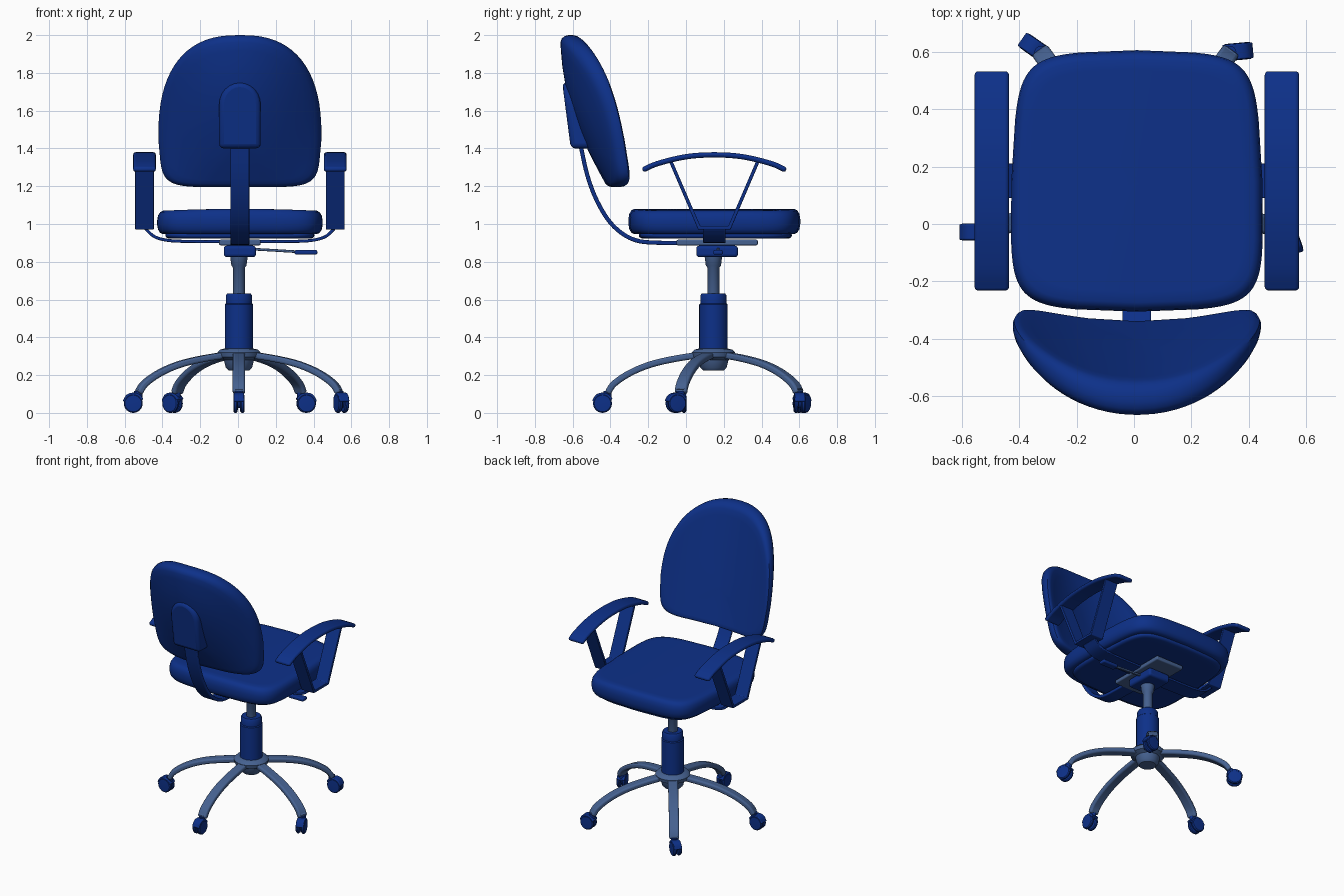
import bpy, bmesh, math
from mathutils import Matrix, Vector

cube = bpy.data.objects.get("Cube")
if cube:
    bpy.data.objects.remove(cube, do_unlink=True)

CX, CY = 0.01, 0.145      # upper body centre line and column position


def material(name, rgb, rough):
    m = bpy.data.materials.new(name)
    m.use_nodes = True
    m.diffuse_color = (*rgb, 1)
    bsdf = m.node_tree.nodes["Principled BSDF"]
    bsdf.inputs["Base Color"].default_value = (*rgb, 1)
    bsdf.inputs["Roughness"].default_value = rough
    return m


BLUE = material("blue_fabric", (0.004, 0.03, 0.25), 0.5)
STEEL = material("blue_steel", (0.06, 0.12, 0.28), 0.35)


def finish(name, bm, mat, bevel=0.0, matrix=None):
    bmesh.ops.recalc_face_normals(bm, faces=bm.faces)
    if matrix:
        bm.transform(matrix)
    mesh = bpy.data.meshes.new(name)
    bm.to_mesh(mesh)
    bm.free()
    mesh.materials.append(mat)
    ob = bpy.data.objects.new(name, mesh)
    bpy.context.collection.objects.link(ob)
    if bevel:
        mod = ob.modifiers.new("soft_edges", "BEVEL")
        mod.width, mod.segments, mod.limit_method = bevel, 3, "ANGLE"
    bpy.ops.object.select_all(action="DESELECT")
    ob.select_set(True)
    bpy.context.view_layer.objects.active = ob
    bpy.ops.object.shade_smooth_by_angle(angle=math.radians(40))


def place(x=0, y=0, z=0, turn=0):
    return Matrix.Translation((x, y, z)) @ Matrix.Rotation(turn, 4, "Z")


def bridge(bm, rings):
    for a, b in zip(rings, rings[1:]):
        for i in range(len(a)):
            j = (i + 1) % len(a)
            bm.faces.new((a[i], a[j], b[j], b[i]))
    bm.faces.new(rings[0])
    bm.faces.new(rings[-1])


def smooth_path(pts, steps=5):
    p = [Vector(q) for q in pts]
    p = [2 * p[0] - p[1]] + p + [2 * p[-1] - p[-2]]
    out = []
    for a, b, c, d in zip(p, p[1:], p[2:], p[3:]):
        for s in range(steps):
            t = s / steps
            out.append(0.5 * (2 * b + (c - a) * t + (2 * a - 5 * b + 4 * c - d) * t * t
                              + (3 * b - a - 3 * c + d) * t ** 3))
    return out + [p[-2]]


def ribbon(name, pts, width, thick, mat, matrix, bevel=0.006, smooth=True):
    """Flat bar swept along a path in the local XZ plane."""
    path = smooth_path(pts) if smooth else [Vector(q) for q in pts]
    bm, rings = bmesh.new(), []
    for i, p in enumerate(path):
        before = (p - path[i - 1]).normalized() if i else (path[1] - p).normalized()
        after = (path[i + 1] - p).normalized() if i + 1 < len(path) else before
        t = (before + after).normalized()
        n = Vector((-t.y, t.x)) * (thick / 2 / max(t.dot(before), 0.4))
        rings.append([bm.verts.new((p.x + s * n.x, w * width / 2, p.y + s * n.y))
                      for s, w in ((-1, -1), (-1, 1), (1, 1), (1, -1))])
    bridge(bm, rings)
    finish(name, bm, mat, bevel, matrix)


def lathe(name, profile, mat, matrix, sides=32):
    bm, rings = bmesh.new(), []
    for r, z in profile:
        rings.append([bm.verts.new((r * math.cos(k * math.tau / sides),
                                    r * math.sin(k * math.tau / sides), z))
                      for k in range(sides)])
    bridge(bm, rings)
    finish(name, bm, mat, 0, matrix)


def box(name, size, centre, mat, bevel=0.008):
    bm = bmesh.new()
    bmesh.ops.create_cube(bm, size=1)
    bmesh.ops.scale(bm, vec=size, verts=bm.verts)
    finish(name, bm, mat, bevel, place(*centre))


RIM = [(0.93, 0), (0.965, 0.06), (0.99, 0.2), (1, 0.4), (1, 0.6), (0.99, 0.8), (0.965, 0.94), (0.93, 1)]
INNER = (0.03, 0.25, 0.5, 0.7, 0.85)


def cushion(name, outline, surface, mat, sides=72):
    """Padded shape: concentric outline rings wrapped around a rounded rim."""
    layers = [(s, 0) for s in INNER] + RIM + [(s, 1) for s in reversed(INNER)]
    bm, rings = bmesh.new(), []
    for scale, t in layers:
        ring = []
        for k in range(sides):
            u, v = outline(k * math.tau / sides)
            ring.append(bm.verts.new(surface(u * scale, v * scale, t)))
        rings.append(ring)
    bridge(bm, rings)
    finish(name, bm, mat)


def superellipse(a, rx, ry, n):
    c, s = math.cos(a), math.sin(a)
    return (rx * math.copysign(abs(c) ** (2 / n), c),
            ry * math.copysign(abs(s) ** (2 / n), s))


# Seat cushion with gently bowed sides, and the pan under it
def seat_outline(a):
    u, v = superellipse(a, 0.437, 0.455, 7)
    return u * (1 - 0.07 * v - 0.25 * v * v), v * (1 - 0.35 * u * u)


def seat_surface(u, v, t):
    crown = 0.012 * (1 - (u / 0.45) ** 2) * t
    return u + CX, v + 0.15, 0.946 + 0.122 * t + crown


cushion("seat_cushion", seat_outline, seat_surface, BLUE)
cushion("seat_pan", seat_outline,
        lambda u, v, t: (0.9 * u + CX, 0.89 * v + 0.155, 0.922 + 0.035 * t), BLUE)


# Backrest: round top, squarer bottom, hollow front and bulging rear
def back_outline(a):
    if math.sin(a) >= 0:
        return superellipse(a, 0.432, 0.55, 2.5)
    u, v = superellipse(a, 0.432, 0.255, 6)
    return u * (1 + 0.2 * v), v


def back_surface(u, v, t):
    z = 1.45 + v
    hollow = 0.36 + 0.45 * (z - 1.2)
    front = -0.335 - 0.275 * (z - 1.2) + hollow * u * u
    bulge = 0.09 * max(0, 1 - (u / 0.43) ** 2) * math.sin(math.pi * (z - 1.15))
    return u + CX, front - (1 - t) * (0.07 + bulge), z


cushion("backrest", back_outline, back_surface, BLUE)

# Arched cover where the back bar enters the backrest
arch = [(0.11, 1.4)] + [(0.11 * math.cos(k * math.pi / 12), 1.63 + 0.12 * math.sin(k * math.pi / 12))
                        for k in range(13)] + [(-0.11, 1.4)]
bm = bmesh.new()
cover_rings = [[bm.verts.new((CX + x, y - 0.13 * (z - 1.4), z)) for x, z in arch]
               for y in (-0.5, -0.61)]
bridge(bm, cover_rings)
finish("back_bar_cover", bm, BLUE, 0.025)

# Curved bar from the mechanism up to the backrest
ribbon("back_bar", [(0.1, 0.9), (-0.12, 0.9), (-0.27, 0.915), (-0.38, 0.985), (-0.46, 1.1),
                    (-0.52, 1.25), (-0.565, 1.45)], 0.1, 0.022, BLUE, place(CX, 0, 0, math.pi / 2))

# Armrests
for side, label in ((1, "left"), (-1, "right")):
    along = place(CX + side * 0.505, 0, 0, math.pi / 2)
    ribbon(label + "_arm_pad", [(-0.23, 1.285), (-0.15, 1.32), (0, 1.356), (0.15, 1.366),
                                (0.3, 1.356), (0.45, 1.32), (0.53, 1.285)],
           0.12, 0.028, BLUE, along, 0.013)
    ribbon(label + "_arm_support", [(-0.08, 1.33), (0.07, 0.98), (0.23, 0.98), (0.38, 1.33)],
           0.1, 0.018, BLUE, along, 0.004, smooth=False)
    ribbon(label + "_arm_bracket", [(0.05, 0.908), (0.25, 0.908), (0.37, 0.912), (0.45, 0.932), (0.5, 0.975)],
           0.12, 0.016, BLUE, place(CX, 0.15, 0, 0 if side > 0 else math.pi), 0.004)

# Tilt mechanism and height lever
box("mechanism_plate", (0.22, 0.43, 0.03), (CX, 0.165, 0.902), STEEL)
box("mechanism_housing", (0.17, 0.22, 0.06), (CX, 0.165, 0.855), BLUE, 0.015)
ribbon("height_lever", [(0.06, 0.868), (0.2, 0.86), (0.33, 0.852)], 0.016, 0.014, STEEL,
       place(0, 0.17), 0.004)
box("lever_paddle", (0.12, 0.05, 0.024), (0.36, 0.17, 0.85), BLUE)

# Gas column, sleeve and hub
column = place(0.005, CY)
lathe("gas_column", [(0.032, 0.55), (0.032, 0.77), (0.04, 0.78), (0.048, 0.84)], STEEL, column)
lathe("column_sleeve", [(0.075, 0.32), (0.075, 0.575), (0.069, 0.58), (0.069, 0.622),
                        (0.062, 0.632), (0.034, 0.632)], BLUE, column)
lathe("hub", [(0.055, 0.225), (0.07, 0.24), (0.08, 0.28), (0.11, 0.295), (0.115, 0.32),
              (0.1, 0.335), (0.07, 0.342)], STEEL, column)

# Five curved legs, each with a swivelled twin-wheel caster
swivels = (-90, -70, 5, 145, 180)
wheel = [(0.03, -0.012), (0.044, -0.011), (0.05, -0.005), (0.05, 0.005), (0.044, 0.011), (0.03, 0.012)]
for i, swivel in enumerate(swivels):
    a = math.radians(-90 + 72 * i)
    ribbon(f"leg_{i + 1}", [(0.05, 0.31), (0.2, 0.287), (0.33, 0.257), (0.44, 0.212),
                            (0.525, 0.155), (0.56, 0.105)],
           0.066, 0.034, STEEL, place(0.005, CY, 0, a), 0.013)
    foot = place(0.005 + 0.56 * math.cos(a), CY + 0.56 * math.sin(a), 0, math.radians(swivel))
    lathe(f"caster_stem_{i + 1}", [(0.02, 0.06), (0.022, 0.115)], BLUE, foot, 16)
    ribbon(f"caster_hood_{i + 1}", [(-0.022, 0.07), (0.0, 0.093), (0.03, 0.1), (0.058, 0.09), (0.076, 0.06)],
           0.055, 0.014, BLUE, foot, 0.005)
    axle = foot @ Matrix.Translation((0.027, 0, 0.05)) @ Matrix.Rotation(math.pi / 2, 4, "X")
    lathe(f"caster_axle_{i + 1}", [(0.025, -0.02), (0.025, 0.02)], BLUE, axle, 16)
    for s, label in ((1, "a"), (-1, "b")):
        lathe(f"caster_wheel_{i + 1}{label}", wheel, BLUE,
              axle @ Matrix.Translation((0, 0, s * 0.018)), 24)
